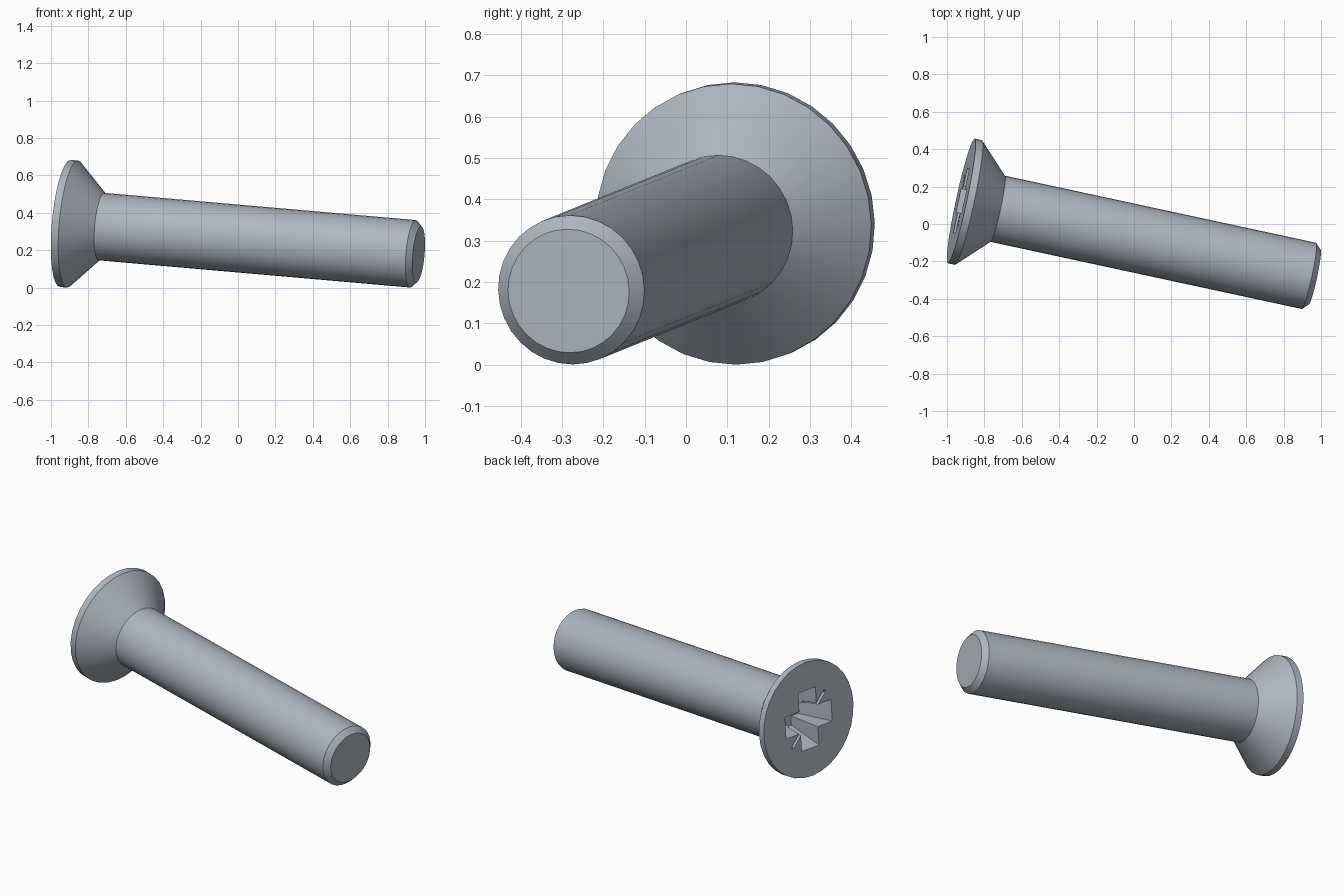
import bpy, bmesh, math
from mathutils import Matrix, Vector

cube = bpy.data.objects.get("Cube")
if cube:
    bpy.data.objects.remove(cube, do_unlink=True)

# Screw frame: local z points out of the head, the tip lies at negative z
TIP = Vector((0.966, -0.284, 0.178))
NORMAL = Vector((-0.974, 0.210, 0.085)).normalized()
LENGTH = 1.94
side = Vector((0, 0, 1)).cross(NORMAL).normalized()
up = NORMAL.cross(side)
FRAME = Matrix.Translation(TIP + NORMAL * LENGTH) @ Matrix((side, up, NORMAL)).transposed().to_4x4()

steel = bpy.data.materials.new("steel grey")
steel.use_nodes = True
COLOUR = (0.43, 0.47, 0.53, 1)
steel.diffuse_color = COLOUR
steel.node_tree.nodes["Principled BSDF"].inputs["Base Color"].default_value = COLOUR


def make_object(name, bm):
    bmesh.ops.recalc_face_normals(bm, faces=bm.faces[:])
    mesh = bpy.data.meshes.new(name)
    bm.to_mesh(mesh)
    bm.free()
    mesh.materials.append(steel)
    obj = bpy.data.objects.new(name, mesh)
    obj.matrix_world = FRAME
    bpy.context.collection.objects.link(obj)
    return obj


def lathe(name, profile, segments):
    """Closed solid of revolution from (radius, height) points."""
    bm = bmesh.new()
    rings = []
    for r, z in profile:
        angles = [2 * math.pi * i / segments for i in range(segments)]
        rings.append([bm.verts.new((r * math.cos(a), r * math.sin(a), z)) for a in angles])
    for a, b in zip(rings, rings[1:]):
        for i in range(segments):
            j = (i + 1) % segments
            bm.faces.new((a[i], a[j], b[j], b[i]))
    bm.faces.new(rings[0])
    bm.faces.new(rings[-1])
    return make_object(name, bm)


def tapered_bar(name, half_top, half_bottom, depth, angle):
    """Bar through the centre that narrows towards its floor."""
    bm = bmesh.new()
    rise = 0.02
    bmesh.ops.create_cube(bm, size=2)
    for v in bm.verts:
        z = rise if v.co.z > 0 else -depth
        k = (z + depth) / depth
        hx, hy = (b + (t - b) * k for t, b in zip(half_top, half_bottom))
        v.co = (v.co.x * hx, v.co.y * hy, z)
    bm.transform(Matrix.Rotation(angle, 4, "Z"))
    obj = make_object(name, bm)
    obj.hide_render = True
    return obj


# Countersunk head, shank and chamfered tip in one turned profile
screw = lathe("countersunk_screw", [
    (0.341, 0), (0.341, -0.04), (0.181, -0.20),
    (0.181, 0.031 - LENGTH), (0.150, -LENGTH)], 32)

# Cross recess: two wide bars plus two thin diagonal slots
cutters = []
for i in range(2):
    turn = i * math.pi / 2
    cutters.append(tapered_bar("cross_cutter", (0.175, 0.065), (0.10, 0.045 + 0.002 * i), 0.2 + 0.002 * i, turn))
    cutters.append(tapered_bar("slot_cutter", (0.19, 0.009), (0.10, 0.007), 0.11 + 0.002 * i, turn + math.pi / 4))
for cutter in cutters:
    mod = screw.modifiers.new("recess", "BOOLEAN")
    mod.operation = "DIFFERENCE"
    mod.solver = "EXACT"
    mod.object = cutter

# Bake the recess and remove the cutters
bpy.context.view_layer.update()
graph = bpy.context.evaluated_depsgraph_get()
baked = bpy.data.meshes.new_from_object(screw.evaluated_get(graph))
screw.modifiers.clear()
screw.data = baked
for cutter in cutters:
    bpy.data.objects.remove(cutter, do_unlink=True)

# Smooth round walls, crisp edges
bpy.ops.object.select_all(action="DESELECT")
screw.select_set(True)
bpy.context.view_layer.objects.active = screw
bpy.ops.object.shade_smooth_by_angle(angle=math.radians(30))
